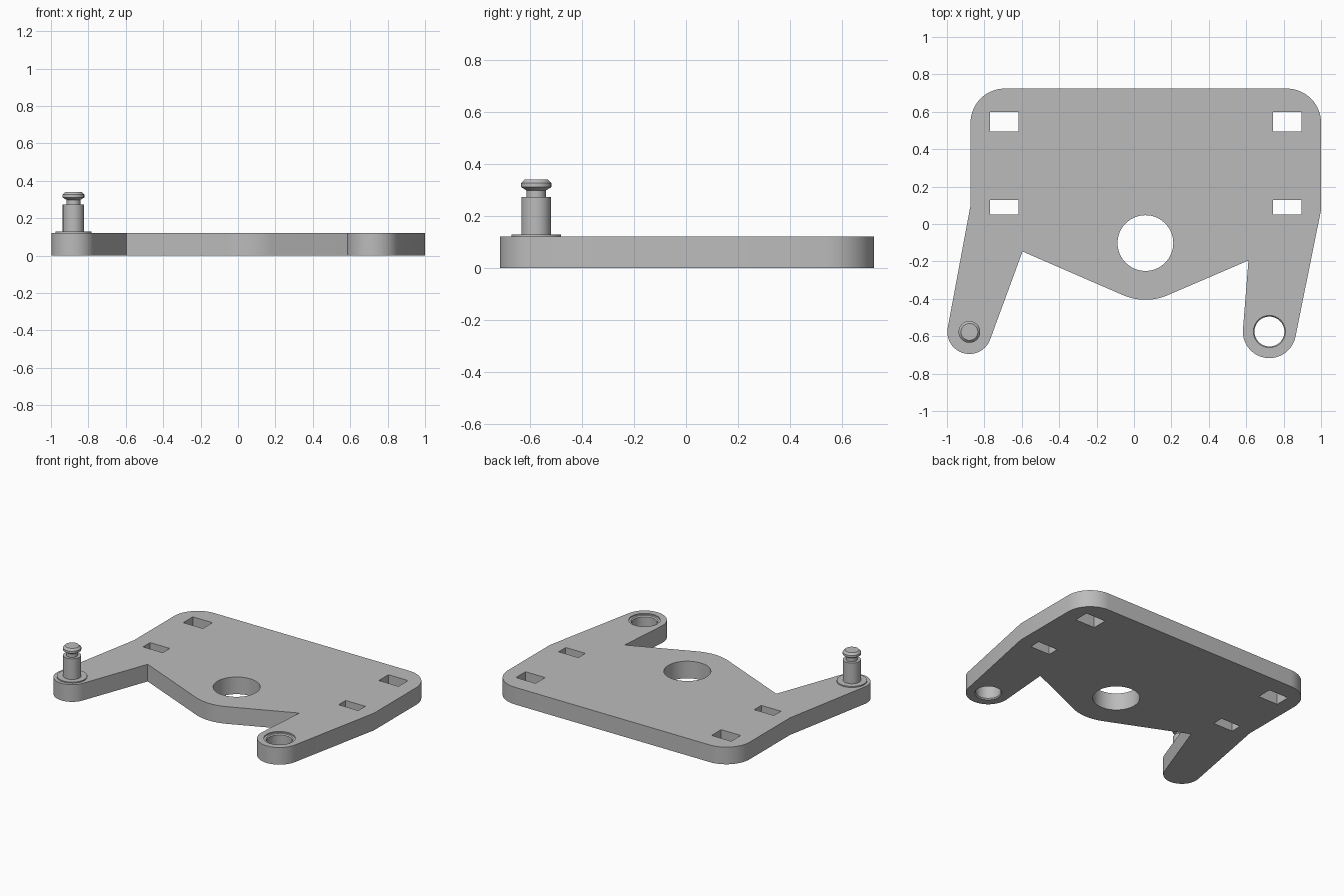
import bpy, bmesh
from math import radians, cos, sin, tau

cube = bpy.data.objects.get("Cube")
if cube:
    bpy.data.objects.remove(cube, do_unlink=True)

THICK = 0.12
PIN = (-0.88, -0.577)
EYE = (0.724, -0.575)
HUB = (0.061, -0.102)

grey = bpy.data.materials.new("plain grey")
grey.use_nodes = True
COLOUR = (0.5, 0.5, 0.5, 1)
grey.diffuse_color = COLOUR
grey.node_tree.nodes["Principled BSDF"].inputs["Base Color"].default_value = COLOUR


def arc(centre, r, a0, a1, n=16):
    """Points on an arc, angles in degrees."""
    angles = [radians(a0 + (a1 - a0) * i / n) for i in range(n + 1)]
    return [(centre[0] + r * cos(a), centre[1] + r * sin(a)) for a in angles]


def circle(centre, r, n=64):
    return arc(centre, r, 0, 360, n)[:-1]


def rect(x0, x1, y0, y1):
    return [(x0, y0), (x1, y0), (x1, y1), (x0, y1)]


def finish(name, bm):
    bmesh.ops.recalc_face_normals(bm, faces=bm.faces)
    mesh = bpy.data.meshes.new(name)
    bm.to_mesh(mesh)
    bm.free()
    mesh.materials.append(grey)
    obj = bpy.data.objects.new(name, mesh)
    bpy.context.collection.objects.link(obj)
    bpy.ops.object.select_all(action='DESELECT')
    obj.select_set(True)
    bpy.context.view_layer.objects.active = obj
    bpy.ops.object.shade_smooth_by_angle(angle=radians(25))
    return obj


def plate(name, loops, height):
    """Flat sheet with holes, extruded upward."""
    bm = bmesh.new()
    edges = []
    for loop in loops:
        vs = [bm.verts.new((x, y, 0)) for x, y in loop]
        edges += [bm.edges.new((vs[i - 1], vs[i])) for i in range(len(vs))]
    bmesh.ops.triangle_fill(bm, edges=edges, use_beauty=True, normal=(0, 0, 1))
    ext = bmesh.ops.extrude_face_region(bm, geom=bm.faces[:], use_keep_orig=True)
    top = [g for g in ext["geom"] if isinstance(g, bmesh.types.BMVert)]
    bmesh.ops.translate(bm, verts=top, vec=(0, 0, height))
    return finish(name, bm)


def lathe(name, centre, profile, n=48):
    """Spin a list of (radius, height) points around a vertical axis."""
    bm = bmesh.new()
    vs = [bm.verts.new((centre[0] + r, centre[1], z)) for r, z in profile]
    edges = [bm.edges.new(p) for p in zip(vs, vs[1:])]
    bmesh.ops.spin(bm, geom=vs + edges, cent=(*centre, 0), axis=(0, 0, 1),
                   angle=tau, steps=n, use_merge=True)
    bmesh.ops.remove_doubles(bm, verts=bm.verts, dist=1e-5)
    return finish(name, bm)


# Plate outline: rounded back corners, two arms, blunt nose
outline = (
    arc((0.817, 0.541), 0.183, 0, 90)
    + arc((-0.691, 0.541), 0.183, 90, 180)
    + [(-0.874, 0.1)]
    + arc(PIN, 0.118, 169, 340, 32)
    + [(-0.596, -0.147)]
    + arc(HUB, 0.303, 246.7, 293.3)
    + [(0.612, -0.195)]
    + arc(EYE, 0.142, 176, 348.5, 32)
    + [(1.0, 0.075)]
)

# Four slots, the large hub hole and the eye in the arm
slots = [rect(x, x + 0.152, y0, y1)
         for x in (-0.77, 0.744)
         for y0, y1 in ((0.494, 0.6), (0.05, 0.128))]
plate("base_plate", [outline, circle(HUB, 0.149), circle(EYE, 0.1, 48)] + slots, THICK)

# Bushing sunk slightly into the eye
lathe("eye_bushing", EYE, [(0.1, 0.112), (0.086, 0.112), (0.08, 0.104),
                           (0.08, 0.008), (0.086, 0), (0.1, 0)])

# Upright pin with collar, neck and chamfered head
lathe("pin_collar", PIN, [(0.057, 0.128), (0.096, 0.128), (0.096, 0.118)])
lathe("pin", PIN, [(0.057, 0.118), (0.057, 0.273), (0.037, 0.273), (0.037, 0.298),
                   (0.058, 0.311), (0.058, 0.326), (0.045, 0.34), (0, 0.34)])
